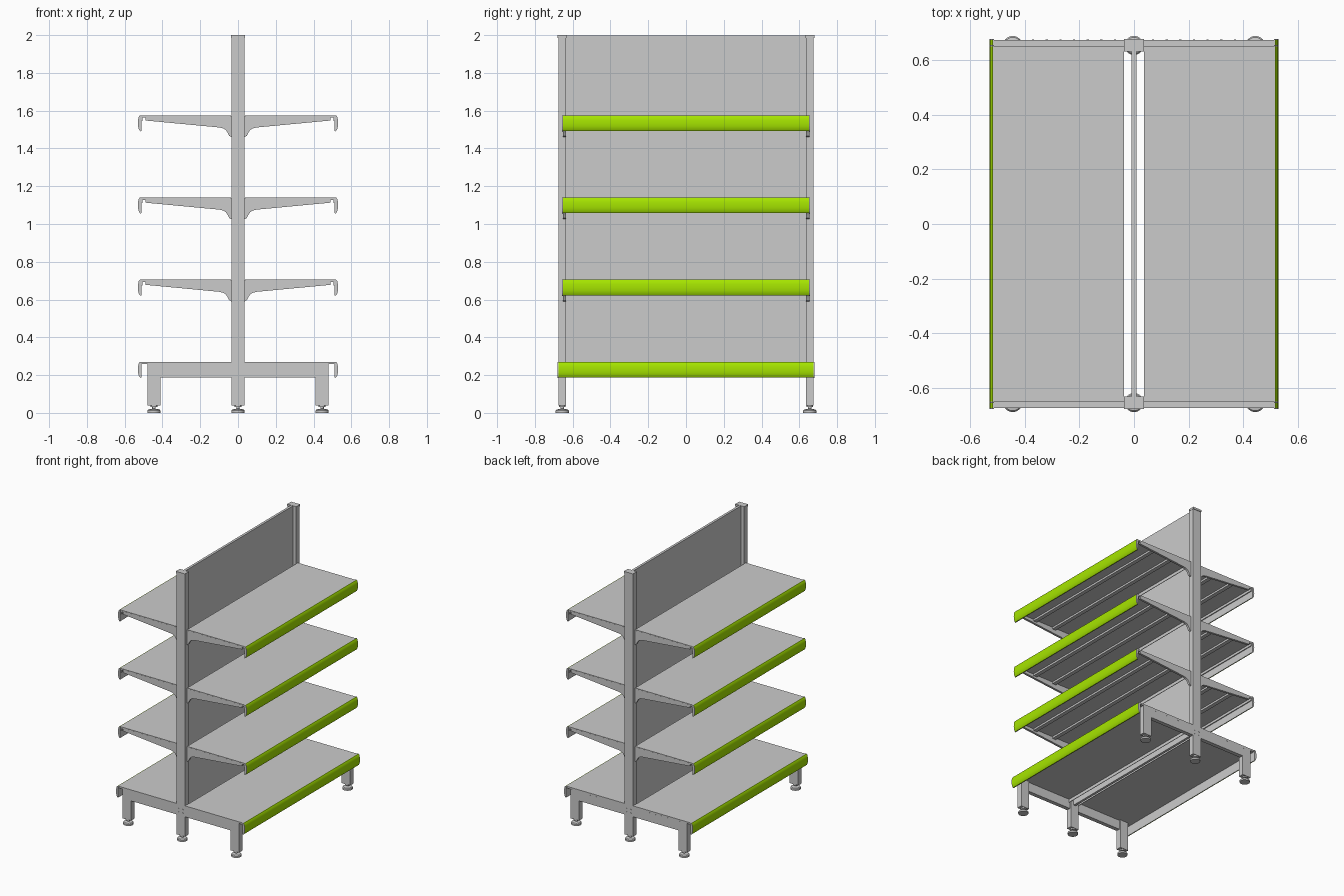
import bpy, bmesh, math
from mathutils import Matrix

if "Cube" in bpy.data.objects:
    bpy.data.objects.remove(bpy.data.objects["Cube"])

green = bpy.data.materials.new("lime_green")
green.diffuse_color = (0.38, 0.78, 0.0, 1)
green.use_nodes = True
green.node_tree.nodes["Principled BSDF"].inputs["Base Color"].default_value = green.diffuse_color


def finish(name, bm, mirror="", mat=None, smooth=False):
    """Turn a bmesh into an object, mirrored across the given world axes."""
    bmesh.ops.recalc_face_normals(bm, faces=bm.faces)
    me = bpy.data.meshes.new(name)
    bm.to_mesh(me)
    bm.free()
    ob = bpy.data.objects.new(name, me)
    bpy.context.collection.objects.link(ob)
    if mat:
        me.materials.append(mat)
    if smooth:
        me.shade_smooth()
        me.set_sharp_from_angle(angle=math.radians(35))
    if mirror:
        m = ob.modifiers.new("mirror", "MIRROR")
        m.use_axis = ["x" in mirror, "y" in mirror, False]
        m.use_mirror_merge = False
    return ob


def extrude_xz(name, pts, y0, y1, **kw):
    """Extrude an x/z outline from y0 to y1."""
    bm = bmesh.new()
    face = bm.faces.new([bm.verts.new((x, y0, z)) for x, z in pts])
    new = bmesh.ops.extrude_face_region(bm, geom=[face])["geom"]
    bmesh.ops.translate(bm, vec=(0, y1 - y0, 0),
                        verts=[v for v in new if isinstance(v, bmesh.types.BMVert)])
    return finish(name, bm, **kw)


def box(name, x0, x1, y0, y1, z0, z1, **kw):
    return extrude_xz(name, [(x0, z0), (x1, z0), (x1, z1), (x0, z1)], y0, y1, **kw)


def foot(name, x, **kw):
    """Levelling foot: lathed disc, stem and nut."""
    profile = [(0, 0), (0.035, 0), (0.035, 0.012), (0.03, 0.018), (0.014, 0.021),
               (0.009, 0.022), (0.009, 0.03), (0.018, 0.03), (0.018, 0.042), (0, 0.042)]
    bm = bmesh.new()
    vs = [bm.verts.new((x + r, 0.655, z)) for r, z in profile]
    es = [bm.edges.new(p) for p in zip(vs, vs[1:])]
    bmesh.ops.spin(bm, geom=vs + es, cent=(x, 0.655, 0), axis=(0, 0, 1),
                   angle=math.tau, steps=28)
    bmesh.ops.remove_doubles(bm, verts=bm.verts, dist=1e-5)
    finish(name, bm, smooth=True, **kw)


def studs(name, places, y, r, **kw):
    """Small round bolt heads facing along y."""
    bm = bmesh.new()
    for x, z in places:
        bmesh.ops.create_cone(bm, cap_ends=True, segments=12, radius1=r, radius2=r, depth=0.003,
                              matrix=Matrix.Translation((x, y, z)) @ Matrix.Rotation(math.pi / 2, 4, "X"))
    finish(name, bm, **kw)


def price_rail(name, top, half):
    """Curved green label strip on a grey backing, with grey end caps."""
    curve = [(0.520, 0), (0.526, -0.008), (0.529, -0.024), (0.530, -0.042),
             (0.529, -0.058), (0.525, -0.074), (0.519, -0.083)]
    outer = [(x, top + z) for x, z in curve]
    inner = [(x - 0.003, z) for x, z in outer]
    extrude_xz(name + "_strip", outer + inner[::-1], -half, half,
               mirror="x", mat=green, smooth=True)
    box(name + "_backing", 0.512, 0.517, -half, half, top - 0.083, top, mirror="x")
    extrude_xz(name + "_end_cap", [(0.513, top)] + outer + [(0.513, top - 0.085)],
               half, half + 0.004, mirror="xy")


# Uprights with caps, and the central back panel
box("upright", -0.035, 0.035, 0.635, 0.675, 0.04, 1.985, mirror="y")
box("upright_cap", -0.037, 0.037, 0.632, 0.679, 1.985, 2.0, mirror="y")
box("back_panel", -0.009, 0.009, -0.635, 0.635, 0.22, 1.998)

# Base: side beams, legs, feet, deck
extrude_xz("base_beam", [(0.035, 0.188), (0.48, 0.188), (0.48, 0.258), (0.512, 0.258),
                         (0.512, 0.27), (0.035, 0.27)], 0.645, 0.675, mirror="xy")
box("base_leg", 0.41, 0.48, 0.635, 0.675, 0.04, 0.258, mirror="xy")
foot("outer_foot", 0.445, mirror="xy")
foot("centre_foot", 0.0, mirror="y")
box("base_deck", 0.037, 0.512, -0.645, 0.645, 0.258, 0.27, mirror="x")
box("base_deck_back_lip", 0.037, 0.041, -0.645, 0.645, 0.235, 0.26, mirror="x")
price_rail("base_rail", 0.27, 0.675)
studs("upright_bolts", [(x, z) for x in (-0.018, 0.018) for z in (0.208, 0.235)],
      0.676, 0.006, mirror="y")
studs("beam_rivets", [(0.07 + 0.05 * i, 0.255) for i in range(9)], 0.6745, 0.004, mirror="x")

# Three tiers of shelves on tapered brackets
for i, top in enumerate((0.705, 1.14, 1.575), 1):
    n = f"shelf_{i}"
    box(n + "_plate", 0.037, 0.514, -0.652, 0.652, top - 0.012, top, mirror="x")
    box(n + "_front_lip", 0.505, 0.513, -0.65, 0.65, top - 0.03, top - 0.01, mirror="x")
    box(n + "_back_lip", 0.037, 0.041, -0.635, 0.635, top - 0.035, top - 0.01, mirror="x")
    for j, x in enumerate((0.17, 0.34)):
        box(f"{n}_rib_{j + 1}", x, x + 0.03, -0.635, 0.635, top - 0.026, top - 0.01, mirror="x")
    bracket = [(0.034, -0.005), (0.49, -0.005), (0.49, -0.027), (0.098, -0.064),
               (0.078, -0.069), (0.064, -0.078), (0.055, -0.092), (0.047, -0.108), (0.034, -0.115)]
    extrude_xz(n + "_bracket", [(x, top + z) for x, z in bracket], 0.636, 0.6525,
               mirror="xy", smooth=True)
    price_rail(n + "_rail", top, 0.652)
